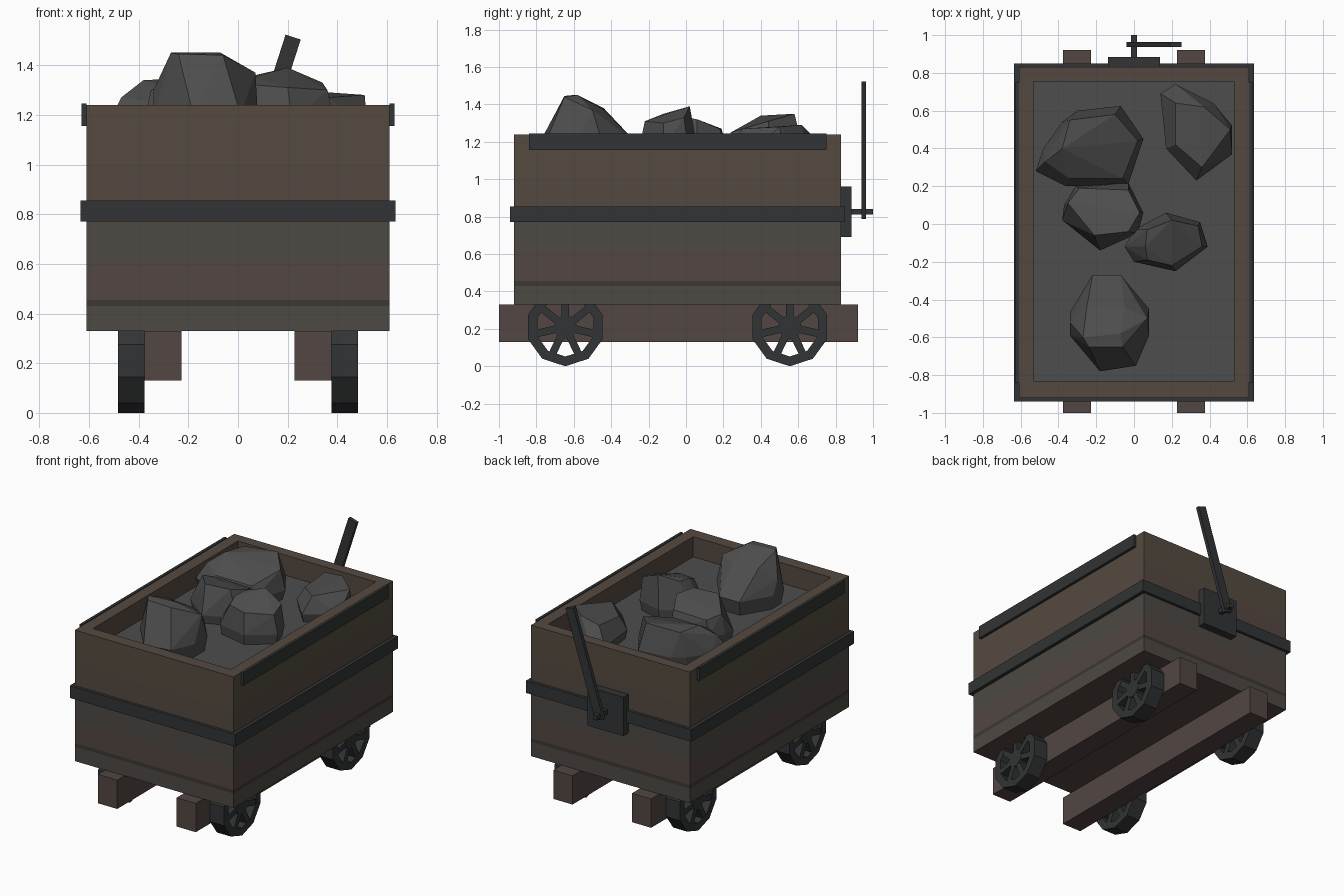
import bpy, bmesh
from math import sin, cos, pi, radians, atan2
from mathutils import Vector, Matrix

if "Cube" in bpy.data.objects:
    bpy.data.objects.remove(bpy.data.objects["Cube"])


def mat(name, r, g, b):
    m = bpy.data.materials.new(name)
    m.diffuse_color = (r, g, b, 1)
    m.use_nodes = True
    m.node_tree.nodes["Principled BSDF"].inputs["Base Color"].default_value = m.diffuse_color
    return m


METAL = mat("dark_iron", .032, .034, .035)
ORE = mat("ore", .075, .075, .075)
WOOD = mat("wood", .09, .066, .053)
WOOD_RED = mat("wood_red", .085, .062, .055)
WOOD_YELLOW = mat("wood_yellow", .09, .07, .05)
WOOD_GREY = mat("wood_grey", .075, .066, .056)
GAP = mat("plank_gap", .045, .038, .034)


def finish(name, bm, *mats):
    bmesh.ops.recalc_face_normals(bm, faces=bm.faces[:])
    me = bpy.data.meshes.new(name)
    bm.to_mesh(me)
    bm.free()
    for m in mats:
        me.materials.append(m)
    ob = bpy.data.objects.new(name, me)
    bpy.context.collection.objects.link(ob)
    return ob


def add_box(bm, lo, hi, turn=Matrix()):
    lo, hi = Vector(lo), Vector(hi)
    m = turn @ Matrix.Translation((lo + hi) / 2) @ Matrix.Diagonal((*(hi - lo), 1))
    bmesh.ops.create_cube(bm, size=1, matrix=m)


def box(name, lo, hi, m, turn=Matrix()):
    bm = bmesh.new()
    add_box(bm, lo, hi, turn)
    return finish(name, bm, m)


def loft(name, loops, mats, bands, closed=False):
    """Skin stacked rectangles given as (half width, y0, y1, z)."""
    bm = bmesh.new()
    rings = [[bm.verts.new(p) for p in ((-w, a, z), (w, a, z), (w, b, z), (-w, b, z))]
             for w, a, b, z in loops]
    n = len(rings)
    for i in range(n if closed else n - 1):
        p, q = rings[i], rings[(i + 1) % n]
        for j in range(4):
            k = (j + 1) % 4
            f = bm.faces.new((p[j], p[k], q[k], q[j]))
            f.material_index = bands[i] if i < len(bands) else 0
    if not closed:
        bm.faces.new(rings[0])
        bm.faces.new(rings[-1])
    return finish(name, bm, *mats)


# Wooden tub: plank bands outside, rim, inner walls and floor
outer = [(.61, -.92, .83, z) for z in (.33, .43, .455, .61, .81, 1.0, 1.24)]
inner = [(.53, -.835, .755, z) for z in (1.24, .42)]
loft("tub", outer + inner, (WOOD, WOOD_RED, WOOD_YELLOW, WOOD_GREY, GAP),
     (3, 4, 1, 3, 0, 2, 0, 0))
box("ore_bed", (-.53, -.835, .42), (.53, .755, 1.1), ORE)

# Iron bands
loft("middle_band", [(.61, -.92, .83, .77), (.635, -.94, .85, .77),
                     (.635, -.94, .85, .855), (.61, -.92, .83, .855)], (METAL,), (), True)
for side, s in (("left", -1), ("right", 1)):
    xs = sorted((s * .61, s * .63))
    box(side + "_rim_strap", (xs[0], -.84, 1.155), (xs[1], .75, 1.245), METAL)
    xs = sorted((s * .228, s * .376))
    box(side + "_beam", (xs[0], -1, .13), (xs[1], .92, .33), WOOD_RED)


# Ten-sided wheels with seven spokes
def wheel(name, x0, x1, yc, zc=.21):
    bm = bmesh.new()
    rings = [[bm.verts.new((x, r * cos(a), r * sin(a)))
              for a in (-pi / 2 + i * pi / 5 for i in range(10))]
             for x, r in ((x0, .21), (x1, .21), (x1, .158), (x0, .158))]
    for i in range(4):
        p, q = rings[i], rings[(i + 1) % 4]
        for j in range(10):
            k = (j + 1) % 10
            bm.faces.new((p[j], p[k], q[k], q[j]))
    mid, depth = (x0 + x1) / 2, x1 - x0
    bmesh.ops.create_cone(bm, cap_ends=True, segments=14, radius1=.062, radius2=.062,
                          depth=depth,
                          matrix=Matrix.Translation((mid, 0, 0)) @ Matrix.Rotation(pi / 2, 4, 'Y'))
    for i in range(7):
        turn = Matrix.Rotation(pi / 2 + i * 2 * pi / 7, 4, 'X')
        add_box(bm, (x0 + .002, .04, -.02), (x1 - .002, .165, .02), turn)
    bmesh.ops.translate(bm, verts=bm.verts[:], vec=(0, yc, zc))
    finish(name, bm, METAL)


for end, y in (("front", -.645), ("rear", .555)):
    wheel(end + "_left_wheel", -.483, -.376, y)
    wheel(end + "_right_wheel", .376, .483, y)

# Brake lever on the back
box("brake_plate", (-.138, .83, .69), (.138, .885, .96), METAL)
box("brake_pin", (-.016, .885, .81), (.016, 1.0, .842), METAL)
a, b = Vector((-.008, .95, .797)), Vector((.222, .95, 1.513))
d = b - a
box("brake_lever", (-.032, -.013, 0), (.032, .013, d.length), METAL,
    Matrix.Translation(a) @ Matrix.Rotation(atan2(d.x, d.z), 4, 'Y'))


# Ore lumps: hull of a plan outline at height z plus crown points
def rock(name, z, outline, crown):
    bm = bmesh.new()
    n = len(outline)
    cx, cy = sum(p[0] for p in outline) / n, sum(p[1] for p in outline) / n
    for x, y in outline:
        bm.verts.new((x, y, z))
        bm.verts.new((cx + (x - cx) * .85, cy + (y - cy) * .85, 1.02))
    for p in crown:
        bm.verts.new(p)
    res = bmesh.ops.convex_hull(bm, input=bm.verts[:])
    junk = {v for v in res["geom_interior"] + res["geom_unused"]
            if isinstance(v, bmesh.types.BMVert)}
    bmesh.ops.delete(bm, geom=list(junk), context='VERTS')
    bmesh.ops.dissolve_limit(bm, angle_limit=radians(6), verts=bm.verts[:], edges=bm.edges[:])
    finish(name, bm, ORE)


rock("front_rock", 1.2,
     ((-.34, -.47), (-.22, -.27), (-.07, -.27), (.08, -.45), (.08, -.59),
      (.01, -.75), (-.18, -.78), (-.34, -.59)),
     ((-.27, -.6, 1.45), (-.24, -.65, 1.445), (-.06, -.65, 1.44), (-.07, -.58, 1.45),
      (.07, -.5, 1.37), (-.05, -.44, 1.37), (-.25, -.44, 1.38), (-.34, -.52, 1.3)))
rock("rear_right_rock", 1.16,
     ((.14, .69), (.22, .74), (.42, .64), (.52, .52), (.52, .37), (.33, .23), (.17, .4)),
     ((.22, .64, 1.27), (.37, .62, 1.29), (.51, .5, 1.28), (.36, .3, 1.27), (.22, .42, 1.25)))
rock("rear_left_rock", 1.17,
     ((-.52, .28), (-.48, .4), (-.38, .54), (-.3, .6), (-.07, .625), (.05, .45),
      (-.03, .21), (-.36, .2)),
     ((-.38, .4, 1.34), (-.34, .55, 1.335), (-.1, .58, 1.35), (.02, .44, 1.31),
      (-.06, .24, 1.25), (-.34, .24, 1.25), (-.47, .33, 1.27)))
rock("middle_left_rock", 1.16,
     ((-.37, .1), (-.31, .2), (-.03, .22), (.05, .06), (.02, -.05), (-.18, -.14), (-.38, .02)),
     ((-.35, .11, 1.3), (-.29, .19, 1.27), (-.03, .18, 1.27), (.03, .06, 1.32),
      (-.03, -.04, 1.34), (-.21, -.06, 1.34)))
rock("middle_right_rock", 1.17,
     ((-.05, -.12), (0, -.03), (.17, .06), (.35, .01), (.39, -.12), (.22, -.25), (.0, -.2)),
     ((.2, .02, 1.39), (.07, -.03, 1.36), (.06, -.12, 1.35), (.34, -.01, 1.33),
      (.36, -.12, 1.3), (.2, -.22, 1.31), (.07, -.19, 1.32)))
